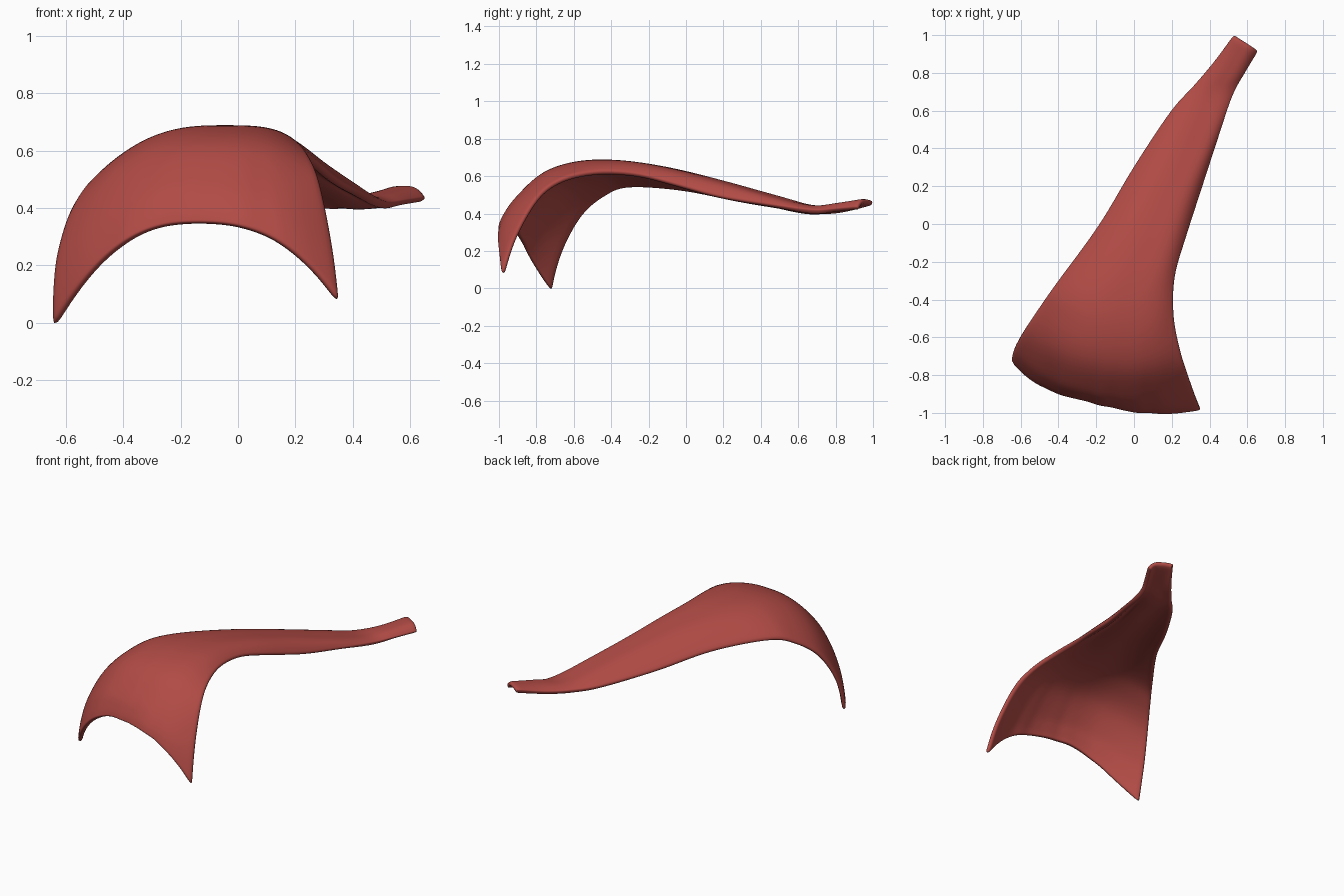
import bpy
import math
from mathutils import Vector

if "Cube" in bpy.data.objects:
    bpy.data.objects.remove(bpy.data.objects["Cube"], do_unlink=True)

# Cross-sections from the narrow tendon end to the flared rim:
# left edge, crest, right edge
SECTIONS = [
    ((.525, 1, .47), (.59, .96, .48), (.66, .915, .435)),
    ((.42, .86, .43), (.5, .8, .455), (.59, .8, .425)),
    ((.31, .73, .42), (.41, .67, .445), (.525, .68, .42)),
    ((.19, .6, .43), (.33, .45, .5), (.45, .46, .445)),
    ((-.01, .3, .475), (.2, .18, .578), (.36, .18, .49)),
    ((-.19, 0, .535), (.08, -.1, .648), (.28, -.07, .56)),
    ((-.41, -.3, .555), (-.03, -.36, .686), (.22, -.28, .615)),
    ((-.51, -.44, .5), (-.07, -.58, .68), (.215, -.49, .625)),
    ((-.59, -.56, .395), (-.1, -.76, .62), (.25, -.67, .585)),
    ((-.64, -.65, .24), (-.12, -.9, .49), (.29, -.8, .49)),
    ((-.655, -.7, .1), (-.13, -.955, .4), (.335, -.925, .27)),
    ((-.655, -.725, -.015), (-.14, -.97, .35), (.36, -.99, .07)),
]
COLUMNS = 28
STEPS = 4


def spline(points, t):
    """Smooth curve through the points, with t counted in points."""
    last = len(points) - 1
    i = min(int(t), last - 1)
    f = t - i
    a, b, c, d = (Vector(points[max(0, min(last, k))]) for k in range(i - 1, i + 3))
    return (b * 2 + (c - a) * f + (a * 2 - b * 5 + c * 4 - d) * f ** 2
            + (b * 3 - a - c * 3 + d) * f ** 3) / 2


def across(left, crest, right, s, power):
    """Arched section: s runs from -1 at the left edge to 1 at the right edge."""
    point = left * (s * (s - 1) / 2) + crest * (1 - s * s) + right * (s * (s + 1) / 2)
    edge = left if s < 0 else right
    point.z = crest.z + (edge.z - crest.z) * abs(s) ** power
    return point


# Curved sheet, thin at its edges and thick along its belly
verts = []
weights = []
rows = (len(SECTIONS) - 1) * STEPS + 1
for row in range(rows):
    t = row / STEPS
    rails = [spline([section[k] for section in SECTIONS], t) for k in range(3)]
    along = row / (rows - 1)
    flare = max(0, along - .6) / .4
    for col in range(COLUMNS + 1):
        s = col / COLUMNS * 2 - 1
        point = across(*rails, s, 3 - .5 * flare)
        # Fuller left shoulder and shallow fibre ripples toward the rim
        ripple = math.sin(s * 17) + .6 * math.sin(s * 29 + 1)
        point.y += .003 * flare * ripple * (1 - s * s)
        if s < 0:
            point.y -= .15 * flare * s * s * (1 - s * s)
        verts.append(point)
        weights.append(.4 + .6 * math.sin(math.pi * along) * (1 - s * s))

faces = []
for row in range(rows - 1):
    for col in range(COLUMNS):
        a = row * (COLUMNS + 1) + col
        b = a + COLUMNS + 1
        faces.append((a, b, b + 1, a + 1))

mesh = bpy.data.meshes.new("muscle_sheet")
mesh.from_pydata(verts, [], faces)
mesh.update()
muscle = bpy.data.objects.new("muscle_sheet", mesh)
bpy.context.collection.objects.link(muscle)
belly = muscle.vertex_groups.new(name="belly")
for index, weight in enumerate(weights):
    belly.add([index], weight, 'REPLACE')

# Thickness below the outer surface, then softened edges
solid = muscle.modifiers.new("thickness", 'SOLIDIFY')
solid.thickness = .07
solid.offset = -1
solid.vertex_group = belly.name
soft = muscle.modifiers.new("soften", 'SUBSURF')
soft.levels = soft.render_levels = 1

# Muscle red
red = bpy.data.materials.new("muscle_red")
red.use_nodes = True
colour = (.44, .07, .06, 1)
red.diffuse_color = colour
red.node_tree.nodes["Principled BSDF"].inputs["Base Color"].default_value = colour
mesh.materials.append(red)

bpy.context.view_layer.objects.active = muscle
muscle.select_set(True)
bpy.ops.object.shade_smooth()
